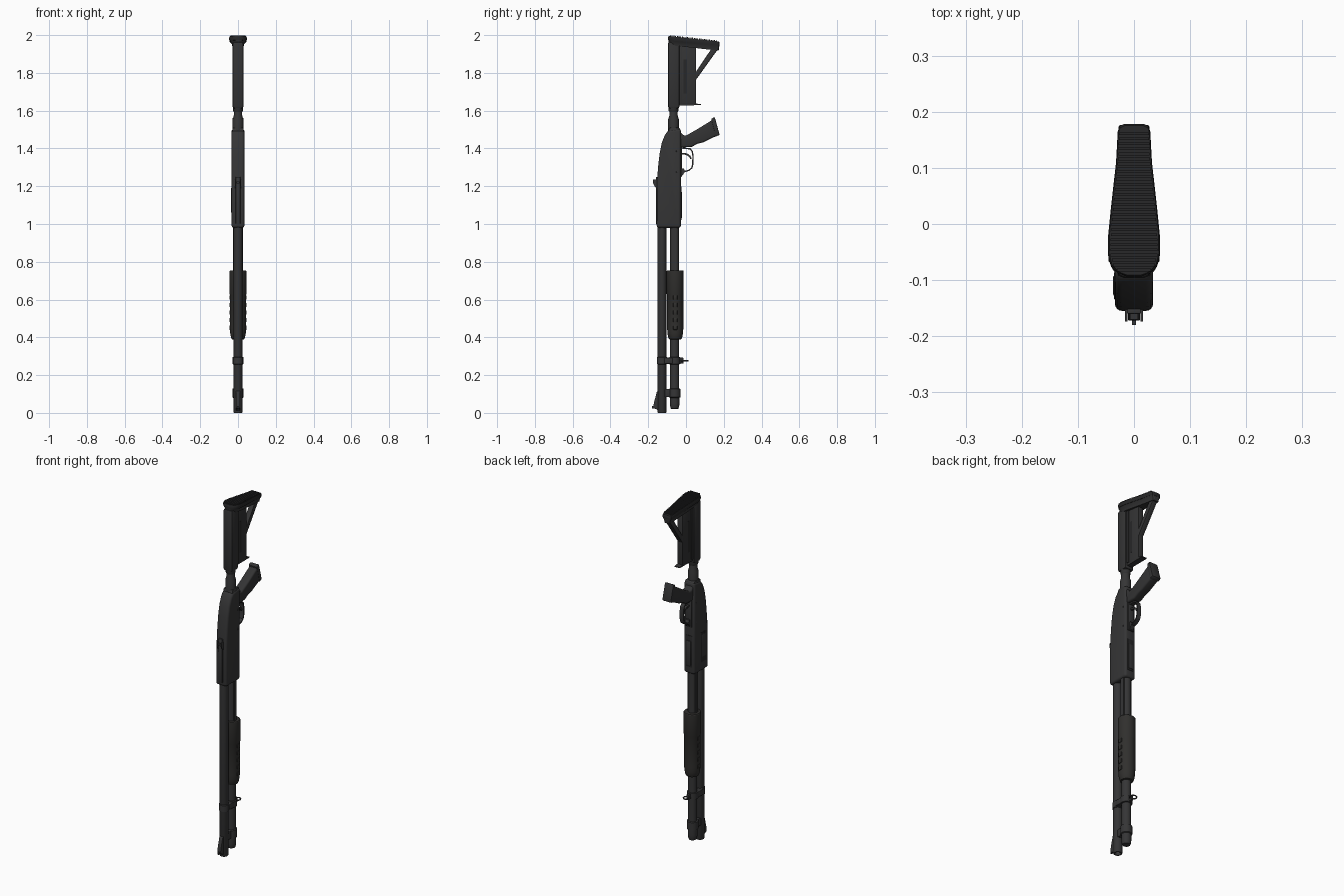
import bpy, bmesh, math
from mathutils import Vector


def material(name, r, g, b):
    m = bpy.data.materials.new(name)
    m.diffuse_color = (r, g, b, 1)
    return m


METAL = material("dark_metal", 0.036, 0.036, 0.037)
POLY = material("charcoal_polymer", 0.033, 0.033, 0.034)
PUMP = material("warm_charcoal", 0.030, 0.029, 0.027)
RUBBER = material("black_rubber", 0.020, 0.020, 0.021)


def finish(name, bm, mat, bevel=0, segs=2):
    bmesh.ops.recalc_face_normals(bm, faces=bm.faces[:])
    me = bpy.data.meshes.new(name)
    bm.to_mesh(me)
    bm.free()
    ob = bpy.data.objects.new(name, me)
    bpy.context.collection.objects.link(ob)
    me.materials.append(mat)
    bpy.ops.object.select_all(action='DESELECT')
    ob.select_set(True)
    bpy.context.view_layer.objects.active = ob
    if bevel:
        md = ob.modifiers.new("bevel", 'BEVEL')
        md.width, md.segments = bevel, segs
        md.limit_method, md.angle_limit = 'ANGLE', math.radians(40)
        bpy.ops.object.modifier_apply(modifier=md.name)
    bpy.ops.object.shade_smooth_by_angle(angle=math.radians(32))
    return ob


def bridge(bm, a, b):
    n = len(a)
    for i in range(n):
        bm.faces.new((a[i], a[(i + 1) % n], b[(i + 1) % n], b[i]))


def lathe(name, y, prof, mat, n=28, x=0):
    """Rings of (radius, z) around a vertical axis, capped at both ends."""
    bm = bmesh.new()
    rings = [[bm.verts.new((x + r * math.cos(2 * math.pi * i / n),
                            y + r * math.sin(2 * math.pi * i / n), z))
              for i in range(n)] for r, z in prof]
    for a, b in zip(rings, rings[1:]):
        bridge(bm, a, b)
    bm.faces.new(rings[0])
    bm.faces.new(rings[-1])
    return finish(name, bm, mat)


def prism(name, prof, x0, x1, mat, bevel=0, segs=2):
    """A (y, z) side profile extruded from x0 to x1."""
    bm = bmesh.new()
    a, b = ([bm.verts.new((x, y, z)) for y, z in prof] for x in (x0, x1))
    bridge(bm, a, b)
    bm.faces.new(a)
    bm.faces.new(b)
    return finish(name, bm, mat, bevel, segs)


def box(name, x, y, z, mat, bevel=0):
    return prism(name, [(y[0], z[0]), (y[1], z[0]), (y[1], z[1]), (y[0], z[1])],
                 x[0], x[1], mat, bevel)


def strip(name, pts, thick, half, mat):
    """A flat band following a (y, z) path."""
    p = [Vector(q) for q in pts]
    left, right = [], []
    for i, q in enumerate(p):
        d = (p[min(i + 1, len(p) - 1)] - p[max(i - 1, 0)]).normalized()
        o = Vector((-d.y, d.x)) * thick / 2
        left.append(q + o)
        right.append(q - o)
    return prism(name, left + right[::-1], -half, half, mat)


BY, MY, TY = -0.127, -0.060, -0.066     # barrel, magazine and stock tube axes

# Barrel and magazine
lathe("barrel", BY, [(0.016, 0.1), (0.016, 0), (0.0215, 0), (0.023, 0.003), (0.023, 1.0)], METAL)
lathe("magazine_tube", MY, [(0.024, 0.1), (0.024, 1.0)], METAL)
lathe("magazine_cap", MY, [(0.012, 0.02), (0.02, 0.022), (0.024, 0.035), (0.025, 0.05),
                           (0.025, 0.08), (0.03, 0.083), (0.03, 0.127), (0.024, 0.13)], METAL)
box("barrel_clamp", (-0.016, 0.016), (-0.115, -0.06), (0.083, 0.127), METAL, 0.004)

# Front sight ramp with blade
prism("front_sight", [(-0.145, 0.12), (-0.155, 0.11), (-0.168, 0.06), (-0.172, 0.04),
                      (-0.172, 0.025), (-0.158, 0.02), (-0.145, 0.01)], -0.011, 0.011, METAL, 0.002)
box("front_sight_blade", (-0.004, 0.004), (-0.18, -0.165), (0.022, 0.036), METAL)

# Sling clamp and ring
lathe("sling_band", MY, [(0.025, 0.257), (0.03, 0.259), (0.03, 0.294), (0.025, 0.296)], METAL)
lathe("barrel_band", BY, [(0.023, 0.257), (0.027, 0.259), (0.027, 0.294), (0.023, 0.296)], METAL)
box("sling_clamp", (-0.028, 0.028), (-0.115, -0.07), (0.26, 0.293), METAL, 0.004)
box("sling_lug", (-0.006, 0.006), (-0.035, -0.012), (0.262, 0.292), METAL, 0.003)
bpy.ops.mesh.primitive_torus_add(major_radius=0.018, minor_radius=0.0035, major_segments=20,
                                 minor_segments=8, location=(0, -0.007, 0.276))
bpy.context.object.name = "sling_ring"
bpy.context.object.data.materials.append(METAL)
bpy.ops.object.shade_smooth_by_angle()

# Pump handle with raised collar and grip ribs
lathe("pump_handle", MY + 0.003, [(0.025, 0.388), (0.032, 0.39), (0.037, 0.40), (0.041, 0.42), (0.043, 0.45),
                                  (0.043, 0.625), (0.045, 0.63), (0.045, 0.75), (0.043, 0.753), (0.025, 0.753)], PUMP)
for s in (-1, 1):
    for k in range(5):
        z = 0.44 + k * 0.04
        box("pump_rib", (s * 0.035, s * 0.0455), (-0.068, -0.046), (z, z + 0.022), PUMP, 0.002)
    box("action_bar", (s * 0.021, s * 0.027), (-0.072, -0.05), (0.74, 1.0), METAL)

# Receiver with sloping rear
prism("receiver", [(-0.155, 0.98), (-0.027, 0.98), (-0.027, 1.505), (-0.095, 1.495), (-0.112, 1.47),
                   (-0.128, 1.43), (-0.14, 1.37), (-0.148, 1.30), (-0.154, 1.22)],
      -0.034, 0.034, METAL, 0.013, 4)
box("loading_port", (-0.02, 0.02), (-0.03, -0.025), (1.02, 1.2), RUBBER, 0.002)
box("shell_lifter", (-0.014, 0.014), (-0.03, -0.022), (1.03, 1.17), METAL, 0.002)
box("ejection_port", (-0.0355, -0.03), (-0.135, -0.085), (1.03, 1.2), RUBBER, 0.002)
box("bolt", (-0.037, -0.03), (-0.128, -0.092), (1.06, 1.19), METAL, 0.002)
for z in (1.27, 1.38):
    box("receiver_pin", (-0.0355, 0.0355), (-0.052, -0.042), (z, z + 0.01), METAL, 0.002)

# Rear sight: base and two wings
box("rear_sight_base", (-0.012, 0.012), (-0.16, -0.15), (1.0, 1.25), METAL, 0.002)
for s in (-1, 1):
    prism("rear_sight_wing", [(-0.15, 1.185), (-0.163, 1.195), (-0.174, 1.215), (-0.174, 1.235), (-0.15, 1.238)],
          s * 0.012, s * 0.016, METAL)
box("rear_sight_leaf", (-0.007, 0.007), (-0.17, -0.15), (1.215, 1.225), METAL)

# Trigger group
box("trigger_plate", (-0.02, 0.02), (-0.035, -0.021), (1.25, 1.43), METAL, 0.003)
strip("trigger_guard", [(-0.025, 1.275), (-0.005, 1.278), (0.015, 1.284), (0.03, 1.296), (0.036, 1.315),
                        (0.037, 1.36), (0.033, 1.385), (0.022, 1.398), (-0.02, 1.402)], 0.007, 0.012, METAL)
prism("guard_front_lug", [(-0.03, 1.25), (-0.018, 1.258), (-0.004, 1.278), (-0.012, 1.295), (-0.03, 1.295)],
      -0.012, 0.012, METAL)
strip("trigger", [(-0.025, 1.372), (-0.008, 1.372), (0.008, 1.367), (0.02, 1.358), (0.027, 1.345)], 0.009, 0.006, METAL)

# Pistol grip with front swells and base cap
prism("pistol_grip", [(-0.04, 1.50), (-0.03, 1.43), (-0.03, 1.405), (0.03, 1.408), (0.06, 1.425), (0.09, 1.432),
                      (0.12, 1.447), (0.17, 1.47), (0.146, 1.555), (0.06, 1.502), (0.0, 1.468), (-0.015, 1.47)],
      -0.026, 0.026, POLY, 0.009, 3)
prism("grip_cap", [(0.157, 1.462), (0.178, 1.472), (0.152, 1.567), (0.133, 1.556)], -0.028, 0.028, POLY, 0.005)

# Stock adapter and tube
prism("stock_adapter", [(-0.10, 1.46), (-0.03, 1.46), (-0.03, 1.505), (-0.04, 1.51), (-0.09, 1.51)],
      -0.03, 0.03, METAL, 0.006)
lathe("stock_tube", TY, [(0.028, 1.49), (0.028, 1.555), (0.022, 1.575), (0.022, 1.7)], METAL)
lathe("tube_nut", TY, [(0.02, 1.59), (0.026, 1.6), (0.026, 1.63)], POLY)

# Adjustable stock: sleeve, web, strut and lever
box("stock_sleeve", (-0.029, 0.029), (-0.096, -0.034), (1.612, 1.965), POLY, 0.011)
box("stock_web", (-0.017, 0.017), (-0.045, 0.054), (1.635, 1.95), POLY, 0.004)
for s in (-1, 1):
    box("web_slot", (s * 0.015, s * 0.0178), (-0.012, 0.006), (1.69, 1.87), RUBBER)
    box("web_rail", (s * 0.015, s * 0.022), (-0.034, -0.02), (1.64, 1.94), POLY, 0.002)
prism("stock_strut", [(0.04, 1.745), (0.054, 1.765), (0.176, 1.935), (0.17, 1.95), (0.143, 1.94), (0.054, 1.808),
                      (0.04, 1.80)], -0.015, 0.015, POLY, 0.004)
prism("stock_lever", [(-0.04, 1.628), (0.08, 1.629), (0.08, 1.634), (0.05, 1.638), (-0.04, 1.642)],
      -0.016, 0.016, POLY)

# Butt pad: sheared outline lofted through layers
HALF = [(-0.094, 0.012), (-0.088, 0.028), (-0.075, 0.041), (-0.055, 0.0465), (-0.02, 0.046),
        (0.03, 0.041), (0.11, 0.032), (0.165, 0.029), (0.174, 0.026), (0.178, 0.018)]


def top(y):
    return 1.995 - 0.11 * max(0, y + 0.09)


def pad(name, layers, mat):
    bm = bmesh.new()
    outline = [(w, y) for y, w in HALF] + [(-w, y) for y, w in HALF[::-1]]
    rings = [[bm.verts.new((x * k, (y - 0.04) * ky + 0.04, top(y) + dz)) for x, y in outline]
             for dz, k, ky in layers]
    for a, b in zip(rings, rings[1:]):
        bridge(bm, a, b)
    bm.faces.new(rings[0])
    bm.faces.new(rings[-1])
    return finish(name, bm, mat)


pad("butt_plate", [(-0.048, 0.65, 0.96), (-0.035, 0.72, 0.98), (-0.02, 0.96, 0.99)], POLY)
pad("butt_pad", [(-0.022, 0.97, 1), (-0.016, 1, 1), (-0.005, 1, 1), (0, 0.95, 0.98)], RUBBER)


def half_width(y):
    for (a, wa), (b, wb) in zip(HALF, HALF[1:]):
        if a <= y <= b:
            return wa + (wb - wa) * (y - a) / (b - a)
    return 0.02


# Raised ridges across the pad
for k in range(28):
    y = -0.082 + k * 0.009
    w = half_width(y) * 0.9
    z = top(y)
    box("pad_ridge", (-w, w), (y - 0.0025, y + 0.0025), (z - 0.004, z + 0.005), RUBBER)
